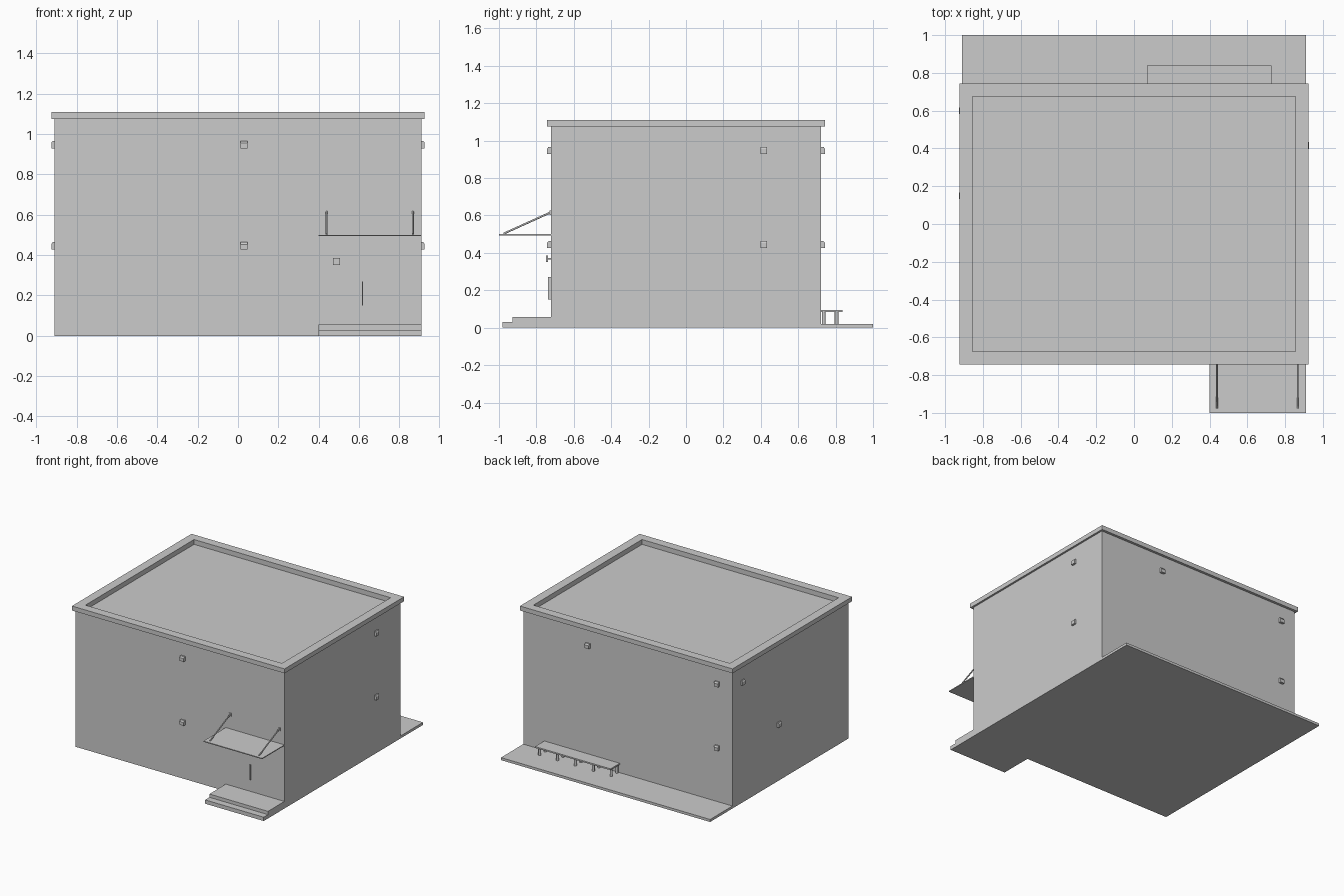
import bpy, bmesh
from math import pi
from mathutils import Vector, Matrix

if "Cube" in bpy.data.objects:
    bpy.data.objects.remove(bpy.data.objects["Cube"])


def finish(name, bm):
    bmesh.ops.recalc_face_normals(bm, faces=bm.faces)
    me = bpy.data.meshes.new(name)
    bm.to_mesh(me)
    bm.free()
    ob = bpy.data.objects.new(name, me)
    bpy.context.collection.objects.link(ob)
    return ob


def box(name, x0, x1, y0, y1, z0, z1):
    bm = bmesh.new()
    m = Matrix.Translation(((x0 + x1) / 2, (y0 + y1) / 2, (z0 + z1) / 2))
    bmesh.ops.create_cube(bm, size=1, matrix=m @ Matrix.Diagonal((x1 - x0, y1 - y0, z1 - z0, 1)))
    return finish(name, bm)


def rod(name, a, b, r, sides=12):
    a, b = Vector(a), Vector(b)
    d = b - a
    m = Matrix.Translation((a + b) / 2) @ d.to_track_quat('Z', 'Y').to_matrix().to_4x4()
    bm = bmesh.new()
    bmesh.ops.create_cone(bm, cap_ends=True, segments=sides, radius1=r, radius2=r,
                          depth=d.length, matrix=m)
    for f in bm.faces:
        f.smooth = len(f.verts) == 4
    for e in bm.edges:
        e.smooth = all(f.smooth for f in e.link_faces)
    return finish(name, bm)


def extrude_profile(name, pts, x0, x1):
    """Extrude a closed (y, z) profile along x."""
    bm = bmesh.new()
    face = bm.faces.new([bm.verts.new((x0, y, z)) for y, z in pts])
    new = bmesh.ops.extrude_face_region(bm, geom=[face])['geom']
    bmesh.ops.translate(bm, vec=(x1 - x0, 0, 0),
                        verts=[v for v in new if isinstance(v, bmesh.types.BMVert)])
    # the starting face stays as the first cap
    if not face.is_valid or len(bm.faces) < len(pts) + 2:
        bmesh.ops.holes_fill(bm, edges=bm.edges)
    return finish(name, bm)


# Building: rectangular rings from base, over the parapet, down to the roof
BX, BY = 0.91, 0.723
rings = [(BX, BY, 0), (BX, BY, 1.075), (0.925, 0.743, 1.075),
         (0.925, 0.743, 1.11), (0.855, 0.675, 1.11), (0.855, 0.675, 1.072)]
bm = bmesh.new()
loops = [[bm.verts.new((sx * x, sy * y, z)) for sx, sy in ((-1, -1), (1, -1), (1, 1), (-1, 1))]
         for x, y, z in rings]
for lo, hi in zip(loops, loops[1:]):
    for i in range(4):
        j = (i + 1) % 4
        bm.faces.new((lo[i], lo[j], hi[j], hi[i]))
bm.faces.new(loops[0][::-1])
bm.faces.new(loops[-1])
finish("building", bm)

# Entrance steps and rear terrace
extrude_profile("entrance_steps",
                [(-BY, 0), (-0.98, 0), (-0.98, 0.03), (-0.927, 0.03), (-0.927, 0.056), (-BY, 0.056)],
                0.40, BX)
box("rear_terrace", -BX, BX, BY, 1.0, 0, 0.02)

# Canopy with two tie rods and wall anchors
box("canopy", 0.40, BX, -1.0, -BY, 0.494, 0.501)
for x in (0.44, 0.867):
    rod("canopy_tie_rod", (x, -0.975, 0.503), (x, -BY, 0.617), 0.005)
    box("canopy_anchor", x - 0.009, x + 0.009, -0.73, -BY, 0.603, 0.626)

# Door handle and house number plate on a small mount
box("door_handle", 0.615, 0.621, -0.737, -BY, 0.15, 0.27)
box("number_plate", 0.47, 0.505, -0.748, -0.738, 0.352, 0.386)
box("plate_mount", 0.482, 0.493, -0.738, -BY, 0.365, 0.373)

# Wall lamps: sloped-top blocks, rotated onto each wall
HIGH, LOW = 0.93, 0.427
profile = [(0.002, 0), (-0.02, 0), (-0.02, 0.026), (-0.012, 0.037), (0.002, 0.037)]
lamps = [((0.03, -BY, HIGH), 0), ((0.03, -BY, LOW), 0),
         ((BX, 0.415, HIGH), pi / 2), ((BX, 0.415, LOW), pi / 2),
         ((0.345, BY, HIGH), pi), ((-0.78, BY, HIGH), pi), ((-0.78, BY, LOW), pi),
         ((-BX, 0.60, HIGH), -pi / 2), ((-BX, 0.15, LOW), -pi / 2)]
for loc, rot in lamps:
    lamp = extrude_profile("wall_lamp", profile, -0.018, 0.018)
    lamp.location = loc
    lamp.rotation_euler.z = rot
    if abs(loc[0]) == BX:
        lamp.scale.y = 0.8

# Rear bench with two rows of legs
box("bench_seat", 0.07, 0.727, BY, 0.838, 0.083, 0.094)
for i in range(5):
    x = 0.086 + i * 0.156
    for y in (0.736, 0.805):
        rod("bench_leg", (x, y, 0.02), (x, y, 0.083), 0.01)
